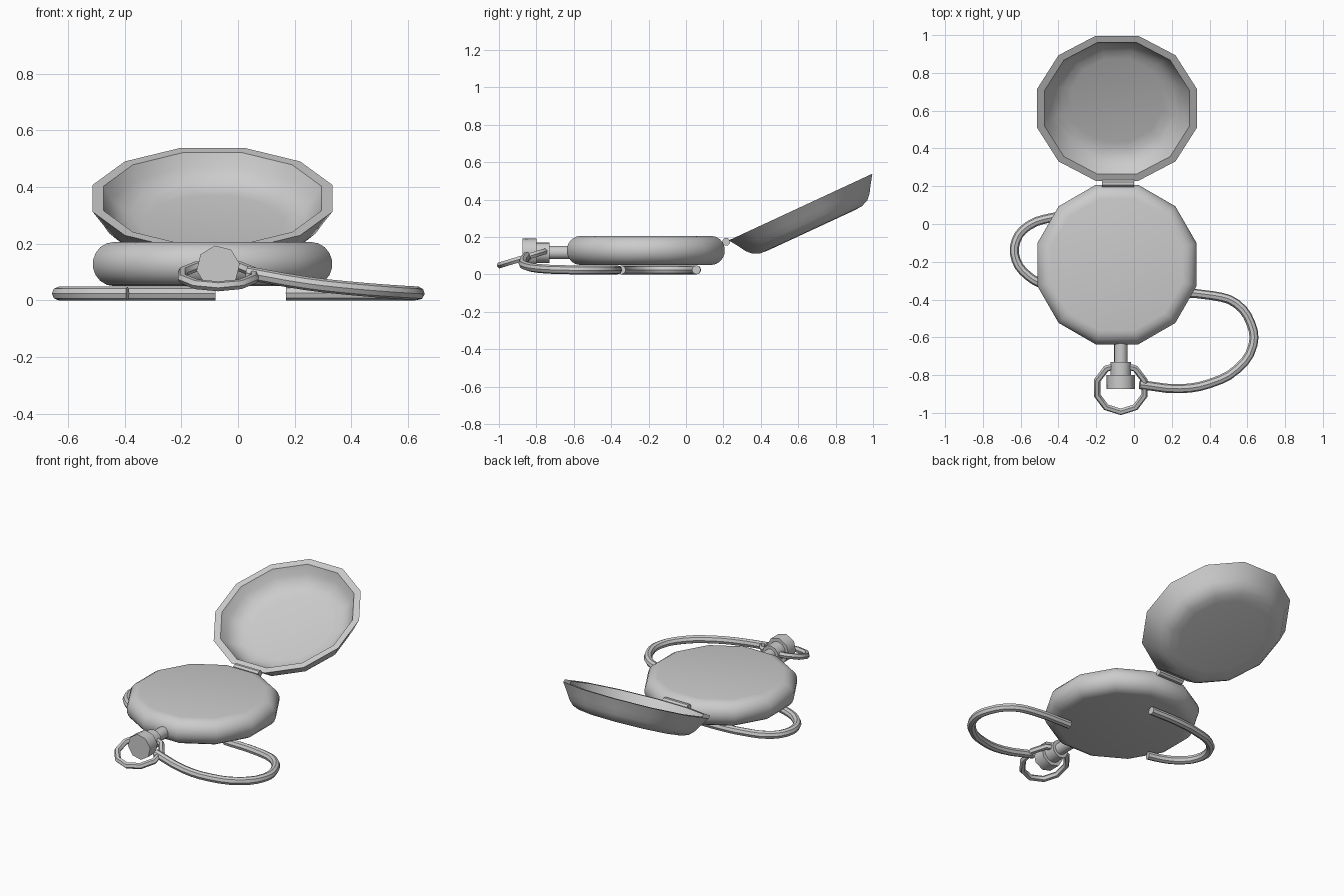
import bpy, bmesh, math
from mathutils import Matrix, Vector

cube = bpy.data.objects.get("Cube")
if cube:
    bpy.data.objects.remove(cube, do_unlink=True)

metal = bpy.data.materials.new("grey metal")
metal.use_nodes = True
GREY = (0.6, 0.6, 0.6, 1)
metal.diffuse_color = GREY
metal.node_tree.nodes["Principled BSDF"].inputs["Base Color"].default_value = GREY

AXIS_X = -0.09   # centre line of case and lid
CROWN_X = -0.07  # centre line of crown and ring


def finish(obj, angle=40):
    """Give the part its material and smooth shading with sharp creases."""
    obj.data.materials.clear()
    obj.data.materials.append(metal)
    bpy.ops.object.select_all(action='DESELECT')
    obj.select_set(True)
    bpy.context.view_layer.objects.active = obj
    bpy.ops.object.shade_smooth_by_angle(angle=math.radians(angle))
    return obj


def lathe(name, profile, sides, matrix, turn=0.5, angle=40):
    """Revolve (radius, height) points around local z; cap both ends."""
    bm = bmesh.new()
    rings = []
    for r, h in profile:
        rings.append([bm.verts.new((r * math.cos(a), r * math.sin(a), h))
                      for a in ((i + turn) * math.tau / sides for i in range(sides))])
    for low, high in zip(rings, rings[1:]):
        for i in range(sides):
            j = (i + 1) % sides
            bm.faces.new((low[i], low[j], high[j], high[i]))
    bm.faces.new(rings[0][::-1])
    bm.faces.new(rings[-1])
    bmesh.ops.recalc_face_normals(bm, faces=bm.faces)
    mesh = bpy.data.meshes.new(name)
    bm.to_mesh(mesh)
    bm.free()
    obj = bpy.data.objects.new(name, mesh)
    bpy.context.collection.objects.link(obj)
    obj.matrix_world = matrix
    return finish(obj, angle)


def tube(name, points, radius):
    """Sweep a round section along a smooth path, then turn it into a mesh."""
    curve = bpy.data.curves.new(name, 'CURVE')
    curve.dimensions = '3D'
    curve.bevel_depth = radius
    curve.bevel_resolution = 2
    curve.use_fill_caps = True
    curve.resolution_u = 3
    spline = curve.splines.new('BEZIER')
    spline.bezier_points.add(len(points) - 1)
    for bp, co in zip(spline.bezier_points, points):
        bp.co = co
        bp.handle_left_type = bp.handle_right_type = 'AUTO'
    obj = bpy.data.objects.new(name, curve)
    bpy.context.collection.objects.link(obj)
    bpy.ops.object.select_all(action='DESELECT')
    obj.select_set(True)
    bpy.context.view_layer.objects.active = obj
    bpy.ops.object.convert(target='MESH')
    return finish(bpy.context.object)


# Watch case: twelve-sided disc with a half-round edge
EDGE, CORE = 0.078, 0.36
case_profile = [(CORE + EDGE * math.cos(a), EDGE * math.sin(a))
                for a in (math.radians(d) for d in range(-90, 91, 20))]
lathe("watch_case", case_profile, 12, Matrix.Translation((AXIS_X, -0.215, 0.128)))

# Open lid: shallow tilted bowl with a flat rim
lid_profile = [(0.26, -0.137), (0.31, -0.134), (0.35, -0.118), (0.378, -0.09),
               (0.40, -0.055), (0.438, 0), (0.398, 0), (0.37, -0.045),
               (0.34, -0.075), (0.30, -0.095), (0.25, -0.102)]
tilt = Matrix.Rotation(math.radians(24.9), 4, 'X')
lathe("open_lid", lid_profile, 12,
      Matrix.Translation((AXIS_X, 0.6125, 0.36)) @ tilt)

# Hinge barrel between case and lid
lathe("hinge", [(0.021, -0.085), (0.021, 0.085)], 8,
      Matrix.Translation((AXIS_X + 0.005, 0.215, 0.175)) @ Matrix.Rotation(math.pi / 2, 4, 'Y'))

# Stem, collar and crown, stacked towards the front
toward_front = Matrix.Rotation(math.pi / 2, 4, 'X')
for name, radius, back, front, sides in (("stem", 0.036, -0.60, -0.74, 12),
                                         ("collar", 0.055, -0.73, -0.81, 12),
                                         ("crown", 0.077, -0.80, -0.873, 8)):
    lathe(name, [(radius, 0), (radius, back - front)], sides,
          Matrix.Translation((CROWN_X, back, 0.117)) @ toward_front, 0.2, 46)

# Ring hanging around the crown
bpy.ops.mesh.primitive_torus_add(major_segments=10, minor_segments=6,
                                 major_radius=0.132, minor_radius=0.018)
ring = bpy.context.object
ring.name = "bow_ring"
ring.matrix_world = (Matrix.Translation((CROWN_X, -0.868, 0.088))
                     @ Matrix.Rotation(math.radians(17), 4, 'X')
                     @ Matrix.Rotation(math.radians(18), 4, 'Z'))
finish(ring)

# Cord: one loop from the ring to below the case, one loop on the other side
tube("front_cord", [(0.03, -0.85, 0.097), (0.24, -0.872, 0.06), (0.40, -0.845, 0.042),
                    (0.55, -0.765, 0.03), (0.63, -0.64, 0.025), (0.62, -0.53, 0.024),
                    (0.54, -0.42, 0.024), (0.42, -0.38, 0.024), (0.17, -0.365, 0.024)], 0.024)
tube("side_cord", [(-0.08, 0.055, 0.024), (-0.28, 0.055, 0.024), (-0.43, 0.035, 0.024),
                   (-0.56, -0.01, 0.024), (-0.625, -0.09, 0.024), (-0.625, -0.19, 0.024),
                   (-0.56, -0.275, 0.024), (-0.48, -0.32, 0.024), (-0.39, -0.345, 0.024)], 0.024)
